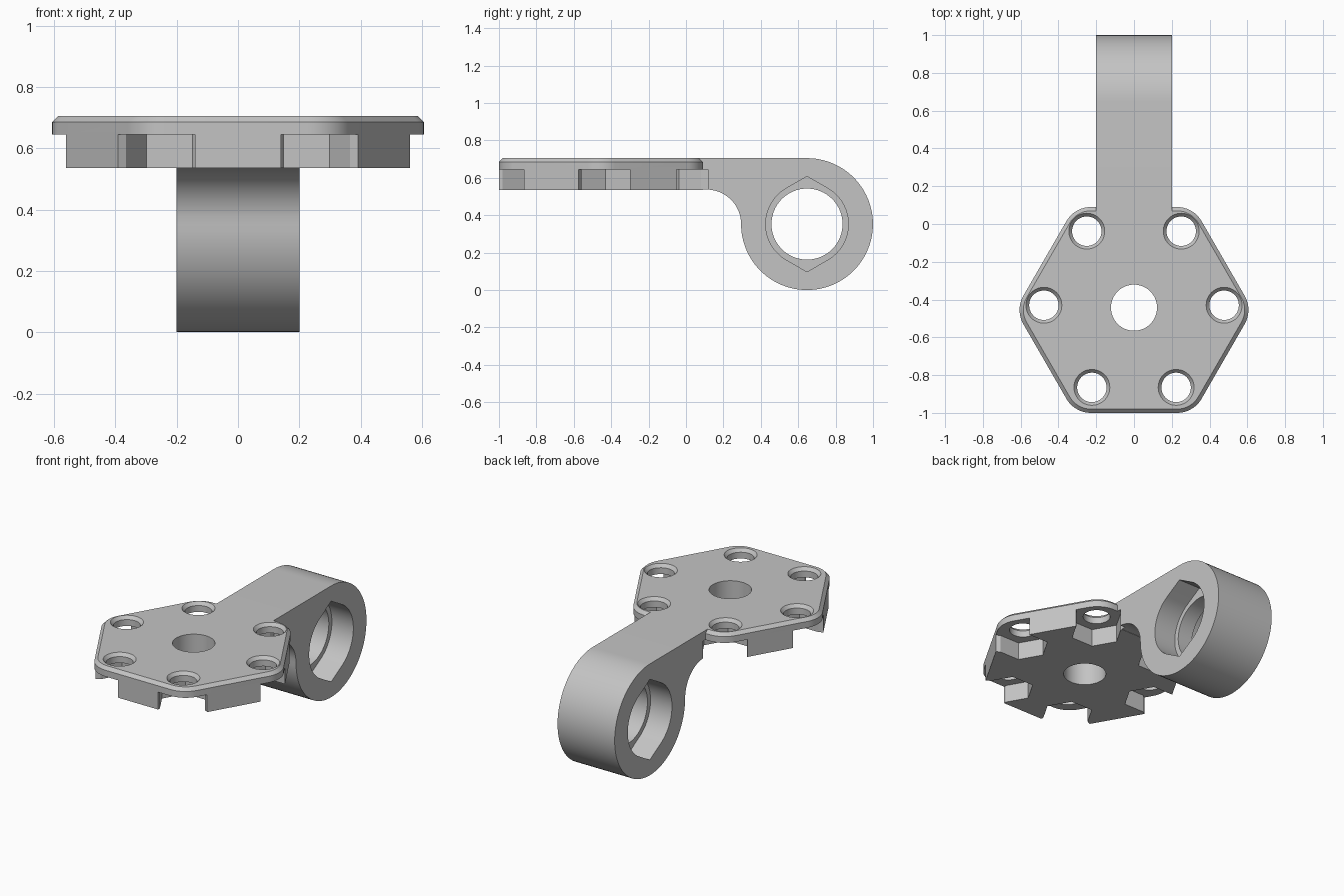
import bpy, bmesh
from math import sin, cos, radians, pi, hypot

if "Cube" in bpy.data.objects:
    bpy.data.objects.remove(bpy.data.objects["Cube"])

grey = bpy.data.materials.new("plain grey")
grey.use_nodes = True
grey.diffuse_color = (0.55, 0.55, 0.55, 1)
grey.node_tree.nodes["Principled BSDF"].inputs["Base Color"].default_value = (0.55, 0.55, 0.55, 1)

BOTTOM, LEDGE, EDGE, TOP = 0.535, 0.645, 0.685, 0.705


def loft(name, rings):
    """Closed solid through equal-length rings of 3D points."""
    bm = bmesh.new()
    loops = [[bm.verts.new(p) for p in ring] for ring in rings]
    n = len(loops[0])
    for a, b in zip(loops, loops[1:]):
        for i in range(n):
            j = (i + 1) % n
            bm.faces.new((a[i], a[j], b[j], b[i]))
    bm.faces.new(loops[0][::-1])
    bm.faces.new(loops[-1])
    bmesh.ops.recalc_face_normals(bm, faces=bm.faces)
    mesh = bpy.data.meshes.new(name)
    bm.to_mesh(mesh)
    bm.free()
    mesh.materials.append(grey)
    obj = bpy.data.objects.new(name, mesh)
    bpy.context.collection.objects.link(obj)
    return obj


def arc(cx, cy, r, start, end, steps):
    angles = [radians(start + (end - start) * i / steps) for i in range(steps + 1)]
    return [(cx + r * cos(a), cy + r * sin(a)) for a in angles]


def circle(cx, cy, r, steps=64):
    return arc(cx, cy, r, 0, 360, steps)[:-1]


def at_z(points, z):
    return [(x, y, z) for x, y in points]


def at_x(points, x):
    return [(x, y, z) for y, z in points]


def boolean(target, tool, operation):
    mod = target.modifiers.new(operation.lower(), 'BOOLEAN')
    mod.operation = operation
    mod.solver = 'EXACT'
    mod.object = tool
    bpy.context.view_layer.objects.active = target
    bpy.ops.object.modifier_apply(modifier=mod.name)
    bpy.data.objects.remove(tool)


# Rounded hexagonal plate with a chamfered top rim
def hexagon(corner_radius):
    points = []
    for k in range(6):
        a = radians(60 * k)
        points += arc(0.456 * cos(a), 0.456 * sin(a) - 0.455, corner_radius,
                      60 * k - 30, 60 * k + 30, 12)
    return points


bracket = loft("mounting_bracket", [at_z(hexagon(0.15), BOTTOM),
                                    at_z(hexagon(0.15), EDGE),
                                    at_z(hexagon(0.13), TOP)])

# Arm with a concave underside, ending in a round eye
EYE_Y, EYE_Z, EYE_R = 0.647, 0.3525, 0.3525
profile = [(-0.1, TOP)]
profile += arc(EYE_Y, EYE_Z, EYE_R, 90, -180, 72)
profile += arc(0.11, EYE_Z, EYE_Y - EYE_R - 0.11, 8, 90, 20)
profile += [(-0.1, BOTTOM)]
boolean(bracket, loft("arm", [at_x(profile, -0.2), at_x(profile, 0.2)]), 'UNION')

# Eye: through bore and a pointed recess on each side
bore = circle(EYE_Y, EYE_Z, 0.19)
boolean(bracket, loft("bore", [at_x(bore, -0.3), at_x(bore, 0.3)]), 'DIFFERENCE')
recess = arc(EYE_Y, EYE_Z, 0.221, -60, 60, 28) + [(EYE_Y, EYE_Z + 0.255)]
recess += arc(EYE_Y, EYE_Z, 0.221, 120, 240, 28) + [(EYE_Y, EYE_Z - 0.255)]
for side in (-1, 1):
    boolean(bracket, loft("recess", [at_x(recess, side * 0.05),
                                     at_x(recess, side * 0.3)]), 'DIFFERENCE')

# Central hole
centre = circle(0, -0.443, 0.122)
boolean(bracket, loft("centre_hole", [at_z(centre, 0.4), at_z(centre, 0.8)]), 'DIFFERENCE')

# Corner holes: countersunk on top, open hexagonal nut pocket below
nut = arc(0, 0, 0.15, 120, 240, 2)
nut += [(0.06, -0.13), (0.095, -0.15), (0.17, 0), (0.095, 0.15), (0.06, 0.13)]
for hx, hy, turn in ((0.477, -0.43, 0), (0.25, -0.038, 60), (0.223, -0.865, -60)):
    for side in (-1, 1):
        x = hx * side
        hole = [at_z(circle(x, hy, r, 48), z)
                for r, z in ((0.078, 0.45), (0.078, EDGE), (0.112, TOP + 0.02))]
        boolean(bracket, loft("bolt_hole", hole), 'DIFFERENCE')
        c, s = cos(radians(turn)), sin(radians(turn))
        pocket = [(x + side * (u * c - v * s), hy + u * s + v * c) for u, v in nut]
        boolean(bracket, loft("nut_pocket", [at_z(pocket, 0.45), at_z(pocket, LEDGE)]),
                'DIFFERENCE')

# Smooth curved walls, keep edges crisp
bpy.ops.object.select_all(action='DESELECT')
bracket.select_set(True)
bpy.context.view_layer.objects.active = bracket
bpy.ops.object.shade_smooth_by_angle(angle=radians(25))
